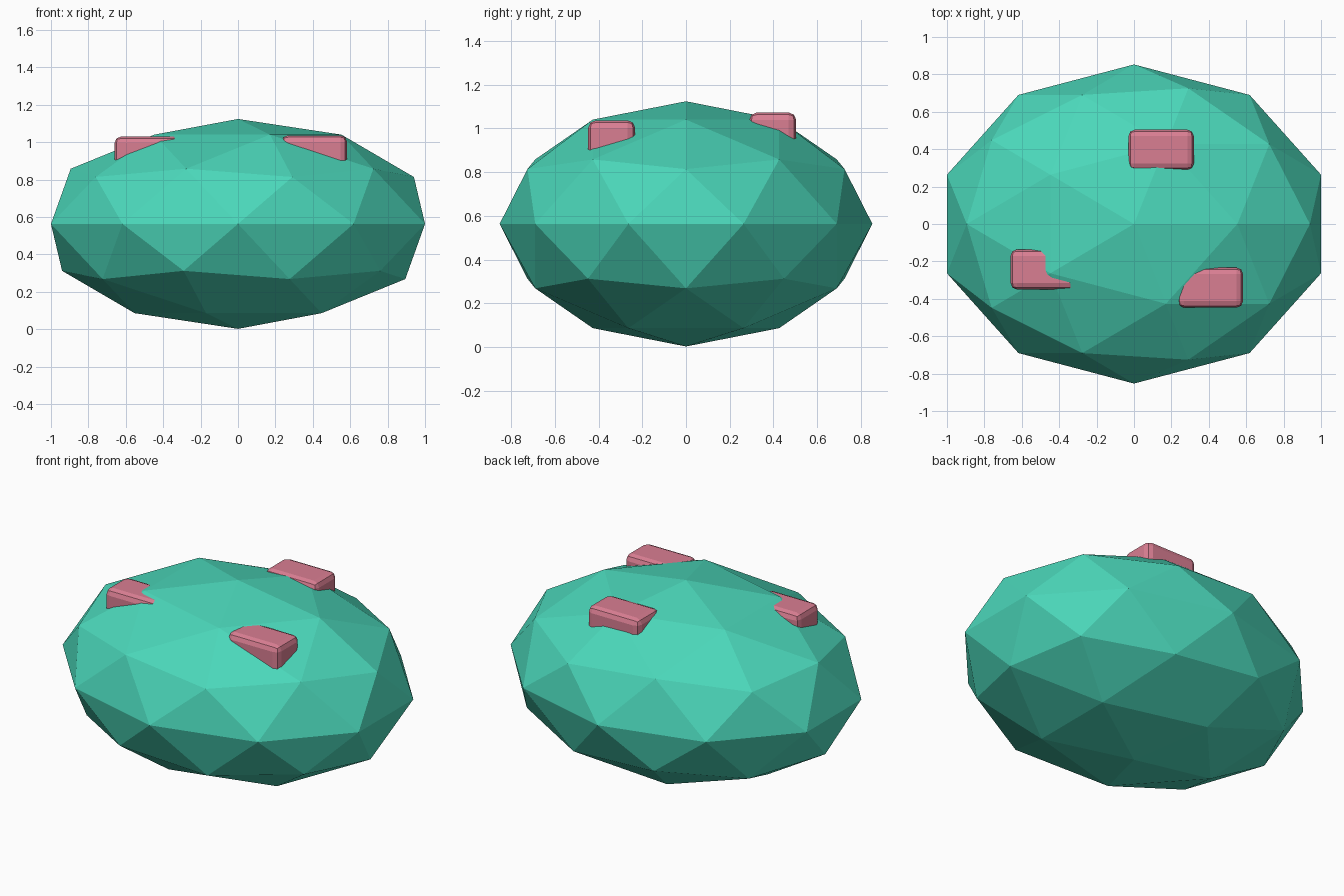
import bpy

cube = bpy.data.objects.get("Cube")
if cube:
    bpy.data.objects.remove(cube, do_unlink=True)


def material(name, rgb):
    m = bpy.data.materials.new(name)
    m.use_nodes = True
    color = (*rgb, 1.0)
    m.diffuse_color = color
    m.node_tree.nodes["Principled BSDF"].inputs["Base Color"].default_value = color
    return m


teal = material("teal", (0.07, 0.68, 0.49))
pink = material("dusty pink", (0.70, 0.21, 0.29))


def finish(name, scale, mat):
    obj = bpy.context.object
    obj.name = name
    obj.scale = scale
    bpy.ops.object.transform_apply(location=False, rotation=False, scale=True)
    obj.data.materials.append(mat)
    return obj


# Faceted, flattened body
bpy.ops.mesh.primitive_ico_sphere_add(subdivisions=2, radius=1, location=(0, 0, 0.563))
finish("body", (1.0515, 0.853, 0.561), teal)

# Rounded blocks half sunk into the top of the body
SIZE = (0.35, 0.215, 0.20)
spots = {
    "back_spot": (0.145, 0.397, 1.073),
    "front_left_spot": (0.408, -0.34, 1.037),
    "front_right_spot": (-0.485, -0.243, 1.03),
}
for name, (x, y, top) in spots.items():
    bpy.ops.mesh.primitive_cube_add(size=1, location=(x, y, top - SIZE[2] / 2))
    spot = finish(name, SIZE, pink)
    bevel = spot.modifiers.new("rounded edges", "BEVEL")
    bevel.width = 0.035
    bevel.segments = 2
